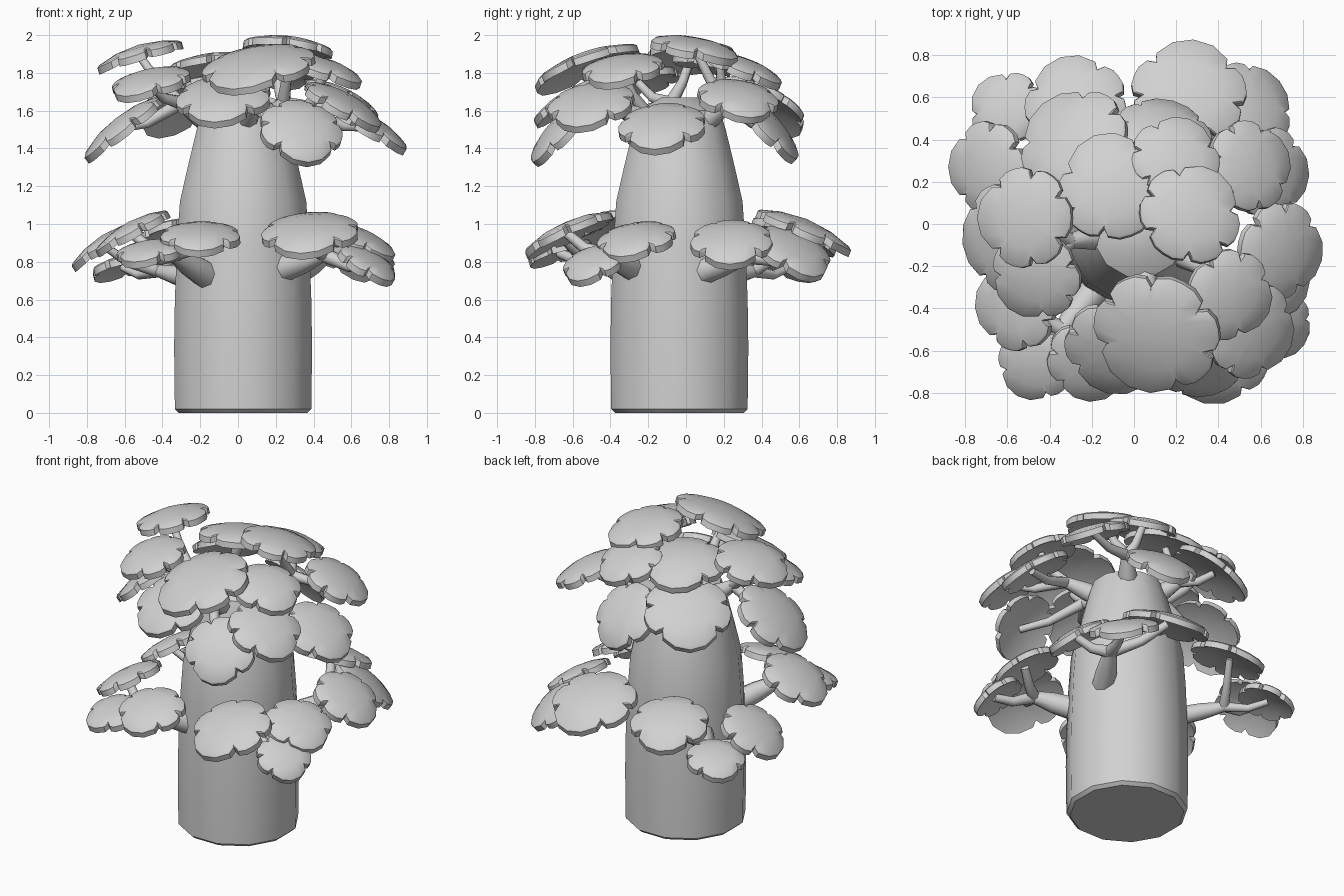
import bpy, bmesh, math
from mathutils import Vector, Matrix

if "Cube" in bpy.data.objects:
    bpy.data.objects.remove(bpy.data.objects["Cube"])

grey = bpy.data.materials.new("plain grey")
grey.diffuse_color = (0.64, 0.64, 0.64, 1)
grey.use_nodes = True
grey.node_tree.nodes["Principled BSDF"].inputs["Base Color"].default_value = grey.diffuse_color
CX, CY = 0.027, -0.035      # trunk axis


def finish(ob, angle=35):
    ob.data.materials.clear()
    ob.data.materials.append(grey)
    bpy.ops.object.select_all(action='DESELECT')
    ob.select_set(True)
    bpy.context.view_layer.objects.active = ob
    bpy.ops.object.shade_smooth_by_angle(angle=math.radians(angle))


def mesh_object(name, bm):
    bmesh.ops.recalc_face_normals(bm, faces=bm.faces)
    me = bpy.data.meshes.new(name)
    bm.to_mesh(me)
    bm.free()
    ob = bpy.data.objects.new(name, me)
    bpy.context.collection.objects.link(ob)
    return ob


def bridge(bm, a, b):
    n = len(a)
    for i in range(n):
        bm.faces.new((a[i], a[(i + 1) % n], b[(i + 1) % n], b[i]))


# Trunk: swollen bottle shape from a lathe profile
def make_trunk():
    bm = bmesh.new()
    profile = [(0.352, 0), (0.374, 0.02), (0.378, 0.35), (0.374, 0.6), (0.362, 0.9),
               (0.346, 1.12), (0.304, 1.3), (0.254, 1.5), (0.222, 1.6), (0.1, 1.67)]
    rings = []
    for r, z in profile:
        rings.append([bm.verts.new((CX + r * math.cos(math.tau * (i + .5) / 12),
                                    CY + r * math.sin(math.tau * (i + .5) / 12), z))
                      for i in range(12)])
    for a, b in zip(rings, rings[1:]):
        bridge(bm, a, b)
    bm.faces.new(rings[0])
    bm.faces.new(rings[-1])
    finish(mesh_object("trunk", bm), 40)


# Leaf pad: thick domed disc with V notches, slightly pointed tip along local +x
def leaf_outline():
    pts = []
    notches = [48, 100, 150, 210, 260, 312]
    for i, n in enumerate(notches):
        nxt = notches[i + 1] if i < 5 else 408
        pts.append((n, 0.84))
        for t in (0.09, 0.3, 0.5, 0.7, 0.91):
            a = n + (nxt - n) * t
            tip = 0.1 * max(0, math.cos(math.radians(a))) ** 8
            pts.append((a, (0.98 if t in (0.09, 0.91) else 1.03) + tip))
    return pts


OUTLINE = leaf_outline()


def make_leaf(name, x, y, z, r, tilt, az):
    bm = bmesh.new()
    thick = 0.044
    sides = []
    for drop in (0, -thick):
        rings = []
        for f in (1.0, 0.95, 0.6):
            ring = []
            for a, k in OUTLINE:
                k = k if f > 0.7 else 1.0
                px = 0.94 * r * f * k * math.cos(math.radians(a))
                py = 1.01 * r * f * k * math.sin(math.radians(a))
                dome = r * (0.09 - 0.18 * (f * k) ** 2)
                edge = 0.006 if f == 1.0 and drop == 0 else 0
                ring.append(bm.verts.new((px, py, dome + drop - edge)))
            rings.append(ring)
        centre = bm.verts.new((0, 0, 0.09 * r + drop))
        bridge(bm, rings[0], rings[1])
        bridge(bm, rings[1], rings[2])
        n = len(OUTLINE)
        for i in range(n):
            bm.faces.new((rings[2][i], rings[2][(i + 1) % n], centre))
        sides.append(rings[0])
    bridge(bm, sides[0], sides[1])
    rot = Matrix.Rotation(math.radians(az), 4, 'Z') @ Matrix.Rotation(math.radians(tilt), 4, 'Y')
    bm.transform(Matrix.Translation((x, y, z + 0.01)) @ rot)
    finish(mesh_object(name, bm), 35)


# Tapered round branch through a few points
def make_branch(name, points):
    cu = bpy.data.curves.new(name, 'CURVE')
    cu.dimensions = '3D'
    cu.bevel_depth = 1.0
    cu.bevel_resolution = 2
    cu.use_fill_caps = True
    sp = cu.splines.new('POLY')
    sp.points.add(len(points) - 1)
    for p, (co, rad) in zip(sp.points, points):
        p.co = (*co, 1)
        p.radius = rad
    ob = bpy.data.objects.new(name, cu)
    bpy.context.collection.objects.link(ob)
    bpy.ops.object.select_all(action='DESELECT')
    ob.select_set(True)
    bpy.context.view_layer.objects.active = ob
    bpy.ops.object.convert(target='MESH')
    finish(bpy.context.view_layer.objects.active, 62)


# A limb leaves the trunk, then forks to each of its leaves
def make_cluster(name, base, fork, rad, leaves):
    base, fork = Vector(base), Vector(fork)
    make_branch(name + "_limb", [(base, rad), (base.lerp(fork, 0.5), rad * 0.88), (fork, rad * 0.55)])
    for i, (x, y, z, r, tilt, az) in enumerate(leaves):
        make_leaf(f"{name}_leaf_{i + 1}", x, y, z, r, tilt, az)
        end = Vector((x, y, z - 0.03))
        mid = fork.lerp(end, 0.55) - Vector((0, 0, 0.03))
        make_branch(f"{name}_twig_{i + 1}", [(fork, rad * 0.55), (mid, rad * 0.42), (end, rad * 0.35)])


make_trunk()

# Lower clusters around the trunk: x, y, z, radius, tilt, heading
make_cluster("lower_front_left", (-0.17, -0.3, 0.73), (-0.34, -0.5, 0.84), 0.075, [
    (-0.2, -0.65, 0.955, 0.205, 20, -93),
    (-0.47, -0.67, 0.875, 0.175, 18, -120),
    (-0.57, -0.38, 0.985, 0.215, 28, -175)])
make_cluster("lower_front_right", (0.25, -0.28, 0.77), (0.45, -0.42, 0.84), 0.075, [
    (0.38, -0.63, 0.98, 0.25, 24, -102),
    (0.65, -0.27, 0.94, 0.205, 25, -25),
    (0.7, -0.5, 0.81, 0.165, 34, -35)])
make_cluster("lower_back_right", (0.3, 0.06, 0.74), (0.46, 0.32, 0.83), 0.075, [
    (0.26, 0.63, 0.995, 0.265, 22, 85),
    (0.57, 0.58, 0.875, 0.21, 38, 40),
    (0.66, 0.24, 0.925, 0.21, 32, -3)])
make_cluster("lower_back_left", (-0.24, 0.15, 0.71), (-0.42, 0.36, 0.75), 0.06, [
    (-0.28, 0.58, 0.97, 0.235, 20, 108),
    (-0.61, 0.55, 0.8, 0.175, 18, 140),
    (-0.71, 0.27, 0.915, 0.21, 32, 180)])

# Crown clusters
make_cluster("crown_front", (0.03, -0.13, 1.5), (0.08, -0.38, 1.63), 0.065, [
    (0.1, -0.53, 1.865, 0.295, 22, -118),
    (-0.08, -0.6, 1.69, 0.245, 29, -103),
    (0.34, -0.69, 1.51, 0.215, 48, -75)])
make_cluster("crown_right", (0.14, -0.1, 1.5), (0.36, -0.22, 1.6), 0.065, [
    (0.46, -0.34, 1.845, 0.21, 20, -25),
    (0.57, -0.51, 1.655, 0.225, 30, -22),
    (0.71, -0.13, 1.54, 0.225, 31, -12)])
make_cluster("crown_back_right", (0.1, 0.06, 1.5), (0.24, 0.22, 1.64), 0.065, [
    (0.56, 0.28, 1.685, 0.21, 27, 20),
    (0.2, 0.32, 1.845, 0.205, 22, 70),
    (0.15, 0.46, 1.53, 0.22, 48, 75),
    (0.27, 0.05, 1.955, 0.235, 13, 55)])
make_cluster("crown_back_left", (-0.06, 0.05, 1.5), (-0.19, 0.2, 1.62), 0.065, [
    (-0.1, 0.18, 1.865, 0.255, 12, 110),
    (-0.3, 0.41, 1.66, 0.26, 33, 130)])
make_cluster("crown_left", (-0.1, -0.05, 1.5), (-0.3, -0.08, 1.64), 0.065, [
    (-0.63, -0.07, 1.535, 0.25, 38, 188),
    (-0.52, 0.03, 1.92, 0.23, 16, 180),
    (-0.47, -0.25, 1.775, 0.21, 20, -130)])
